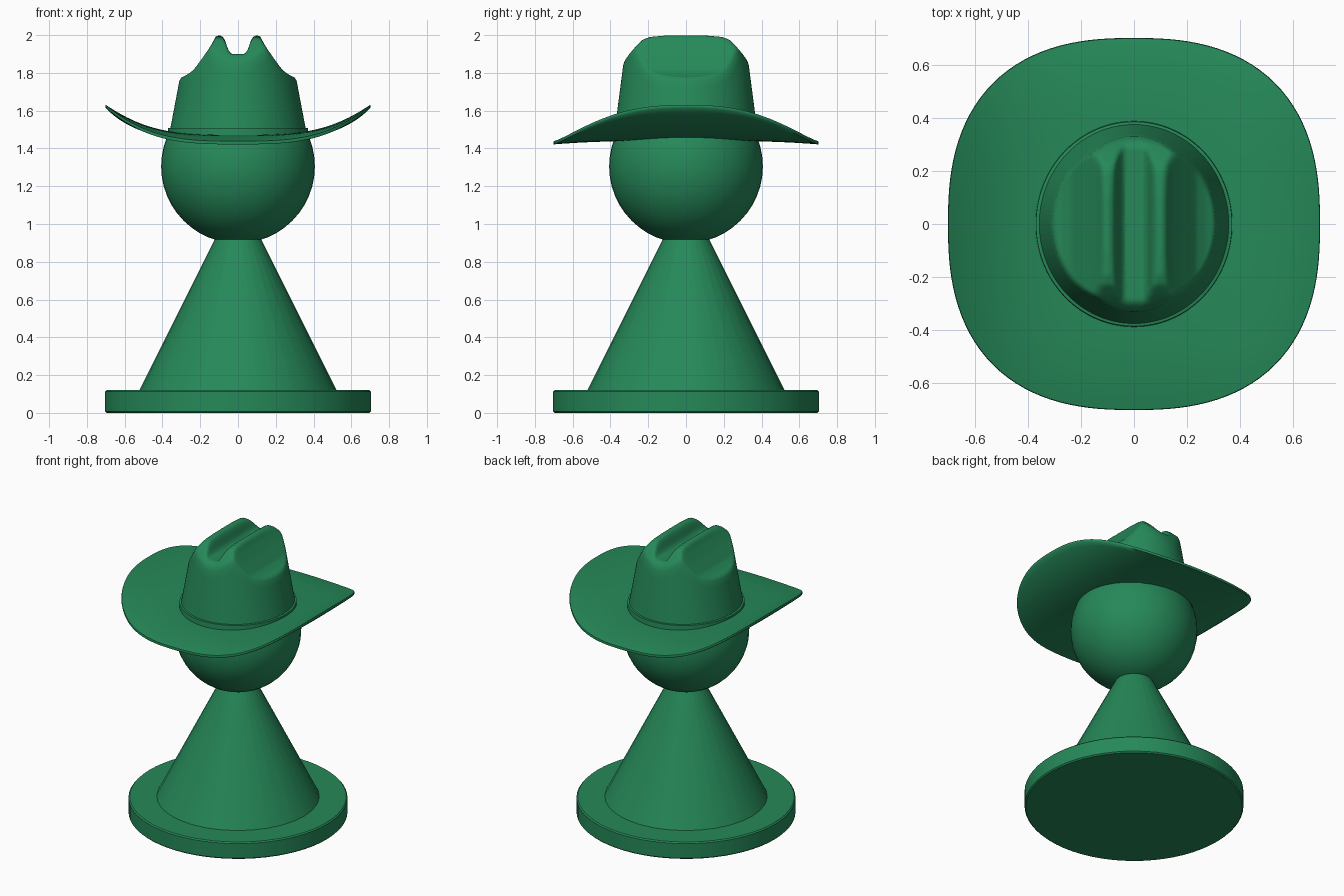
import bpy, bmesh, math

if "Cube" in bpy.data.objects:
    bpy.data.objects.remove(bpy.data.objects["Cube"])

green = bpy.data.materials.new("green")
green.diffuse_color = (0.019, 0.25, 0.10, 1)
green.use_nodes = True
green.node_tree.nodes["Principled BSDF"].inputs["Base Color"].default_value = green.diffuse_color
N = 128


def finish(ob, name, angle=40):
    ob.name = name
    ob.data.materials.clear()
    ob.data.materials.append(green)
    bpy.ops.object.select_all(action='DESELECT')
    ob.select_set(True)
    bpy.context.view_layer.objects.active = ob
    bpy.ops.object.shade_smooth_by_angle(angle=math.radians(angle))
    return ob


def loft(name, rings, closed=False, caps=(False, False), angle=40):
    """Skin a list of equally long point rings."""
    bm = bmesh.new()
    vs = [[bm.verts.new(p) for p in r] for r in rings]
    n = len(rings[0])
    pairs = list(zip(vs, vs[1:])) + ([(vs[-1], vs[0])] if closed else [])
    for a, b in pairs:
        for i in range(n):
            j = (i + 1) % n
            bm.faces.new((a[i], a[j], b[j], b[i]))
    if caps[0]:
        bm.faces.new(vs[0][::-1])
    if caps[1]:
        bm.faces.new(vs[-1])
    bmesh.ops.recalc_face_normals(bm, faces=bm.faces)
    me = bpy.data.meshes.new(name)
    bm.to_mesh(me)
    bm.free()
    ob = bpy.data.objects.new(name, me)
    bpy.context.collection.objects.link(ob)
    return finish(ob, name, angle)


def ellipse(rx, ry, z, n=N):
    return [(rx * math.cos(2 * math.pi * i / n), ry * math.sin(2 * math.pi * i / n), z)
            for i in range(n)]


def lerp_table(table, v):
    for (a, p), (b, q) in zip(table, table[1:]):
        if v <= b:
            return p + (q - p) * (v - a) / (b - a)
    return table[-1][1]


# Base disc with a slightly softened rim
loft("base_disc", [ellipse(r, r, z, 64) for r, z in
     [(0.695, 0), (0.703, 0.008), (0.703, 0.112), (0.695, 0.12)]], caps=(True, True))

# Cone body, running up into the head
bpy.ops.mesh.primitive_cone_add(vertices=32, radius1=0.58, radius2=0.02, depth=1.12,
                                location=(0, 0, 0.565))
finish(bpy.context.object, "cone_body")

# Round head
bpy.ops.mesh.primitive_uv_sphere_add(segments=48, ring_count=24, radius=0.407,
                                     location=(0, 0, 1.305))
finish(bpy.context.object, "head")


# Hat brim: rounded-square outline, sides curled up, front and back dipping
def brim_ring(t, side):
    half = 0.017 * (1 - 0.5 * t ** 3) * side
    ring = []
    for i in range(N):
        a = 2 * math.pi * i / N
        c, s = math.cos(a), math.sin(a)
        outer = 0.70 / (abs(c) ** 2.5 + abs(s) ** 2.5) ** 0.4
        r = 0.34 + (outer - 0.34) * t
        x, y = r * c, r * s
        z = 1.457 + 0.165 * (abs(x) / 0.7) ** 3.5 - 0.027 * (abs(y) / 0.7) ** 4
        # thickness leans outward where the brim curls up
        lean = -0.9 * half * (abs(x) / 0.7) ** 2.5 * (1 if x > 0 else -1) * (1 - t ** 6)
        ring.append((x + lean, y, z + half))
    return ring


steps = [i / 14 for i in range(15)]
loft("hat_brim", [brim_ring(t, 1) for t in steps] + [brim_ring(1.006, 0)]
     + [brim_ring(t, -1) for t in reversed(steps)], closed=True, angle=60)

# Hat crown: ridge profile across x, dome profile along y
ACROSS = [(0, 1.90), (0.035, 1.90), (0.052, 1.92), (0.066, 1.965), (0.08, 1.992), (0.1, 2.005),
          (0.118, 1.993), (0.14, 1.95), (0.18, 1.89), (0.235, 1.815), (0.27, 1.79), (0.32, 1.765)]
ALONG = [(0, 2.006), (0.1, 2.004), (0.19, 1.992), (0.23, 1.975), (0.27, 1.935),
         (0.30, 1.90), (0.335, 1.85)]


def crown_top(x, y):
    a, b, k = lerp_table(ACROSS, abs(x)), lerp_table(ALONG, abs(y)), 0.025
    h = max(k - abs(a - b), 0) / k
    return min(a, b) - h * h * k / 4


def wall_radii(z):
    return 0.367 - 0.19 * (z - 1.46), 0.382 - 0.13 * (z - 1.46)


rim = []
for i in range(N):
    a = 2 * math.pi * i / N
    z = 1.8
    for _ in range(12):
        rx, ry = wall_radii(z)
        x, y = rx * math.cos(a), ry * math.sin(a)
        z = 0.5 * (z + crown_top(x, y))
    rim.append((x, y, z))

crown = []
for k in range(9):
    ring = []
    for i, (x, y, z) in enumerate(rim):
        a = 2 * math.pi * i / N
        zz = 1.44 + (z - 0.012 - 1.44) * k / 8
        rx, ry = wall_radii(zz)
        ring.append((rx * math.cos(a), ry * math.sin(a), zz))
    crown.append(ring)
for k in range(40):
    q = 0.975 * (1 - k / 40)
    crown.append([(x * q, y * q, crown_top(x * q, y * q)) for x, y, z in rim])
loft("hat_crown", crown, caps=(False, True), angle=70)

# Hat band around the foot of the crown
loft("hat_band", [ellipse(rx, ry, z) for rx, ry, z in
     [(0.35, 0.365, 1.44), (0.374, 0.39, 1.44), (0.37, 0.386, 1.507), (0.35, 0.365, 1.511)]],
     closed=True)
